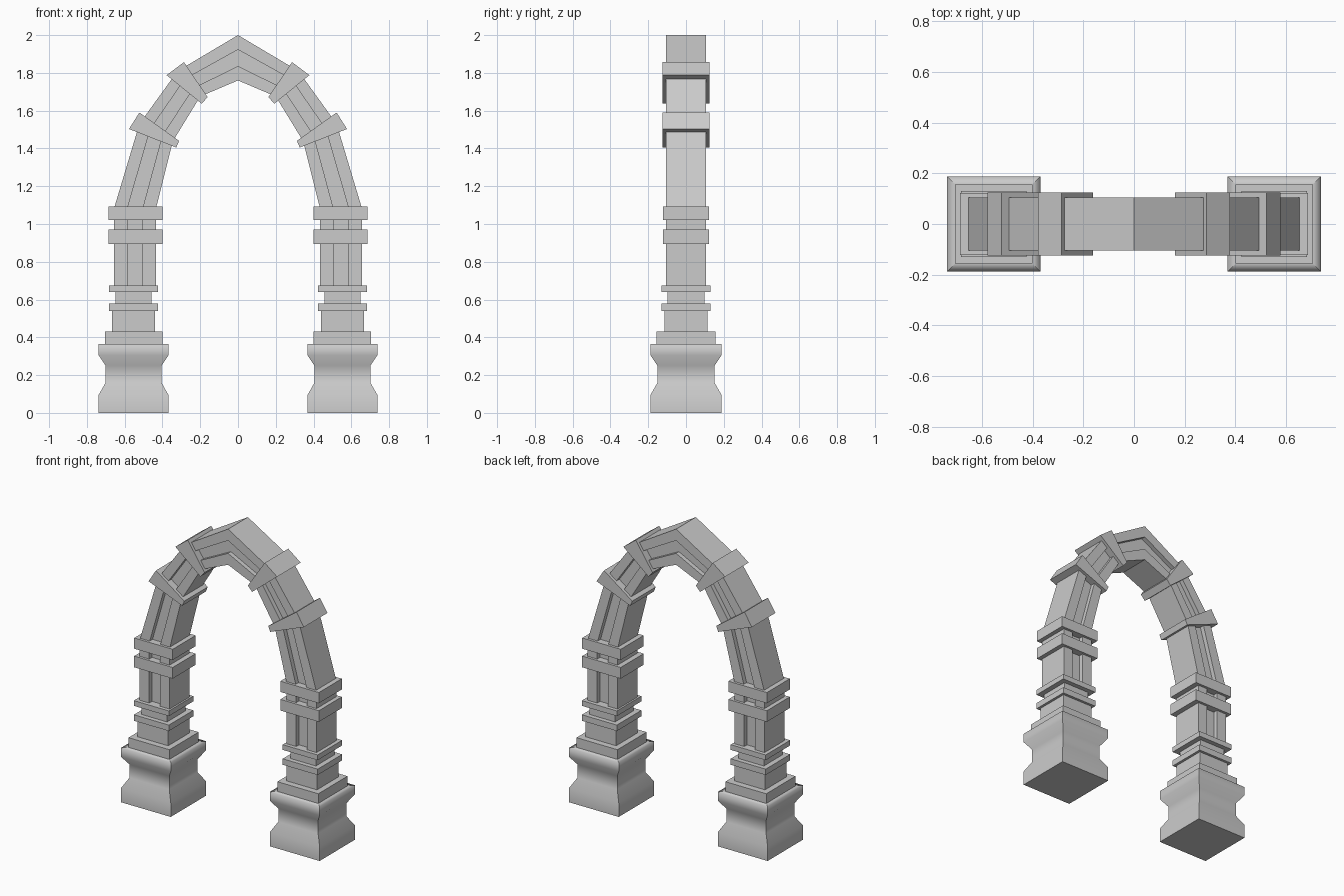
import bpy, bmesh

if "Cube" in bpy.data.objects:
    bpy.data.objects.remove(bpy.data.objects["Cube"])

CX = -0.553  # centre line of the left pier


def make(name, verts, faces, mirror=True):
    me = bpy.data.meshes.new(name)
    me.from_pydata(verts, [], faces)
    bm = bmesh.new()
    bm.from_mesh(me)
    bmesh.ops.recalc_face_normals(bm, faces=bm.faces)
    bm.to_mesh(me)
    bm.free()
    ob = bpy.data.objects.new(name, me)
    bpy.context.collection.objects.link(ob)
    if mirror:
        m = ob.modifiers.new("Mirror", 'MIRROR')
        m.use_mirror_merge = False
    return ob


def loft(name, rings, mirror=True):
    """Skin a list of equal-length closed rings and cap both ends."""
    n = len(rings[0])
    verts = [v for r in rings for v in r]
    faces = [(i * n + j, i * n + (j + 1) % n, (i + 1) * n + (j + 1) % n, (i + 1) * n + j)
             for i in range(len(rings) - 1) for j in range(n)]
    faces += [tuple(range(n)), tuple(range(len(verts) - n, len(verts)))]
    return make(name, verts, faces, mirror)


def rect(hx, hy, z, cx=CX):
    return [(cx - hx, -hy, z), (cx + hx, -hy, z), (cx + hx, hy, z), (cx - hx, hy, z)]


# Plinth: moulded square profile, smooth up the profile and sharp at the corners
profile = [(0.185, 0), (0.185, 0.095), (0.148, 0.16), (0.148, 0.25),
           (0.185, 0.305), (0.185, 0.365), (0.15, 0.365)]
plinth = loft("plinth", [rect(r, r + 0.003, z) for r, z in profile])
me = plinth.data
for p in me.polygons:
    p.use_smooth = True
for e in me.edges:
    a, b = (me.vertices[i].co for i in e.vertices)
    vertical = abs(a.z - b.z) > 1e-4
    diagonal = abs(a.x - b.x) > 1e-4 and abs(a.y - b.y) > 1e-4
    e.use_edge_sharp = vertical or diagonal or a.z + b.z < 1e-4

# Stacked square blocks and rings of the pier: name, centre x, half x, half y, z0, z1
blocks = [
    ("plinth_cap", CX, 0.152, 0.155, 0.365, 0.43),
    ("pier_foot", CX, 0.113, 0.113, 0.43, 0.54),
    ("lower_ring", CX, 0.13, 0.13, 0.54, 0.58),
    ("pier_neck", CX, 0.095, 0.099, 0.58, 0.64),
    ("upper_ring", CX, 0.13, 0.13, 0.64, 0.675),
    ("lower_capital", -0.543, 0.143, 0.122, 0.895, 0.97),
    ("upper_capital", -0.543, 0.143, 0.122, 1.02, 1.092),
]
for name, cx, hx, hy, z0, z1 in blocks:
    loft(name, [rect(hx, hy, z0, cx), rect(hx, hy, z1, cx)])

# Grooved arch: one cross-section swept along (outer, inner) point pairs
half = [((-0.657, 0.66), (-0.435, 0.66)),
        ((-0.657, 1.08), (-0.435, 1.08)),
        ((-0.522, 1.53), (-0.345, 1.438)),
        ((-0.32, 1.81), (-0.2, 1.675))]
path = half + [((0, 2.0), (0, 1.76))]
path += [((-o[0], o[1]), (-i[0], i[1])) for o, i in reversed(half)]
Y, D = 0.105, 0.03
front = [(0, -Y), (0.32, -Y), (0.32, D - Y), (0.68, D - Y), (0.68, -Y), (1, -Y)]
section = front + [(u, -y) for u, y in reversed(front)]
loft("grooved_arch", [[(o[0] + (i[0] - o[0]) * u, y, o[1] + (i[1] - o[1]) * u)
                       for u, y in section] for o, i in path], mirror=False)

# Tapered collars over the arch joints
collars = {
    "lower_collar": [(-0.522, 1.59), (-0.577, 1.503), (-0.327, 1.405), (-0.312, 1.44)],
    "upper_collar": [(-0.286, 1.857), (-0.378, 1.788), (-0.192, 1.637), (-0.161, 1.672)],
}
for name, pts in collars.items():
    loft(name, [[(x, y, z) for x, z in pts] for y in (-0.125, 0.125)])
